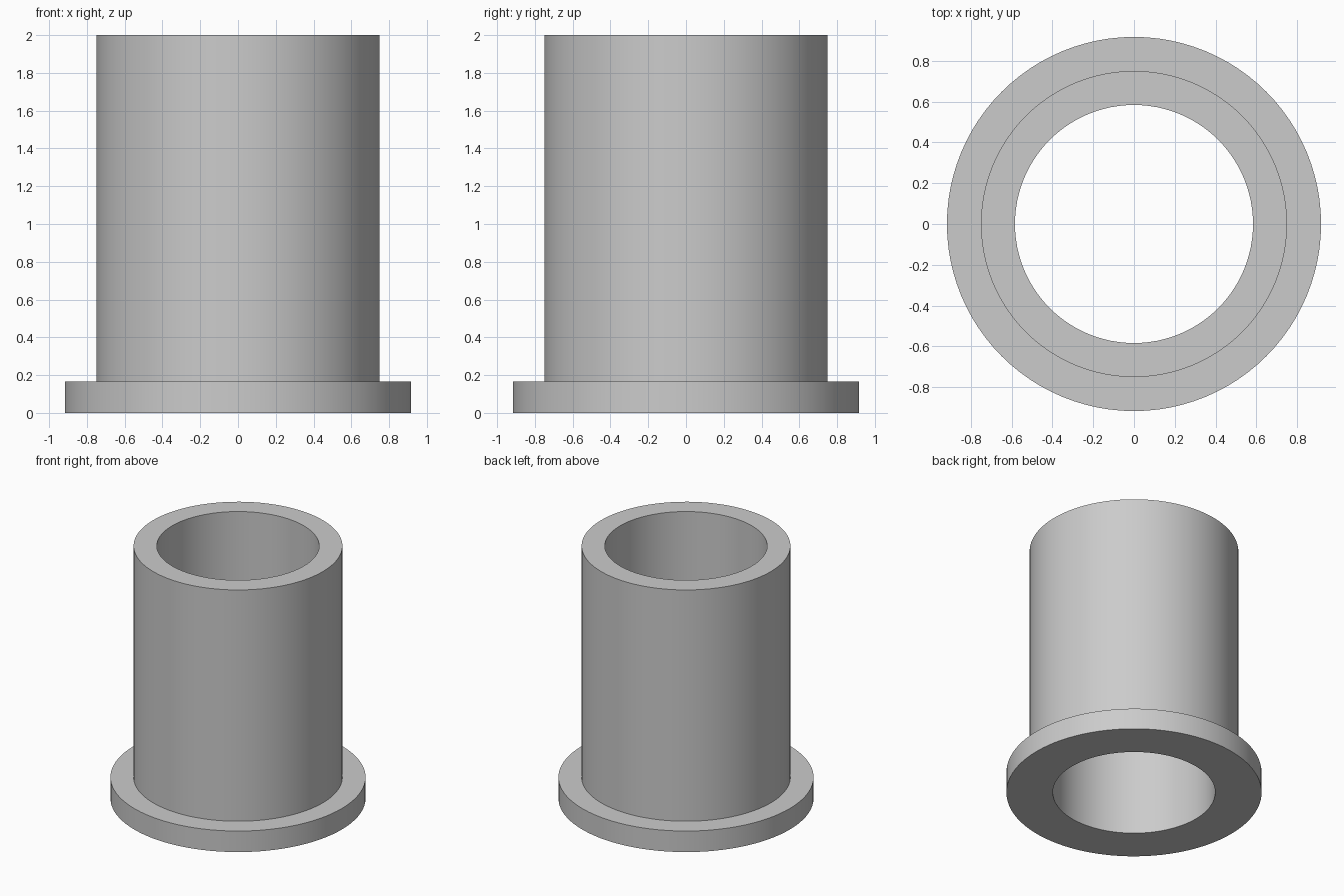
import bpy, bmesh, math
from mathutils import Vector

cube = bpy.data.objects.get("Cube")
if cube:
    bpy.data.objects.remove(cube, do_unlink=True)

# Plain grey metal
grey = bpy.data.materials.new("plain_grey")
grey.use_nodes = True
colour = (0.6, 0.6, 0.6, 1)
grey.diffuse_color = colour
grey.node_tree.nodes["Principled BSDF"].inputs["Base Color"].default_value = colour

# Dimensions of the sleeve and its flange
BORE, SLEEVE, FLANGE = 3.5 / 6, 4.5 / 6, 5.5 / 6
HEIGHT, FLANGE_HEIGHT = 2, 1 / 6
SIDES = 96

# Closed cross-section turned about the z axis
profile = [(BORE, 0), (FLANGE, 0), (FLANGE, FLANGE_HEIGHT),
           (SLEEVE, FLANGE_HEIGHT), (SLEEVE, HEIGHT), (BORE, HEIGHT)]
bm = bmesh.new()
points = [bm.verts.new((r, 0, z)) for r, z in profile]
edges = [bm.edges.new((a, b)) for a, b in zip(points, points[1:] + points[:1])]
bmesh.ops.spin(bm, geom=points + edges, cent=Vector(), axis=(0, 0, 1),
               angle=math.tau, steps=SIDES, use_merge=True)
bmesh.ops.remove_doubles(bm, verts=bm.verts, dist=0.0001)
bmesh.ops.recalc_face_normals(bm, faces=bm.faces)

mesh = bpy.data.meshes.new("flanged_bushing")
bm.to_mesh(mesh)
bm.free()
mesh.materials.append(grey)
bushing = bpy.data.objects.new("flanged_bushing", mesh)
bpy.context.collection.objects.link(bushing)

# Smooth walls with crisp rims
bpy.ops.object.select_all(action="DESELECT")
bushing.select_set(True)
bpy.context.view_layer.objects.active = bushing
bpy.ops.object.shade_smooth_by_angle(angle=math.radians(30))
